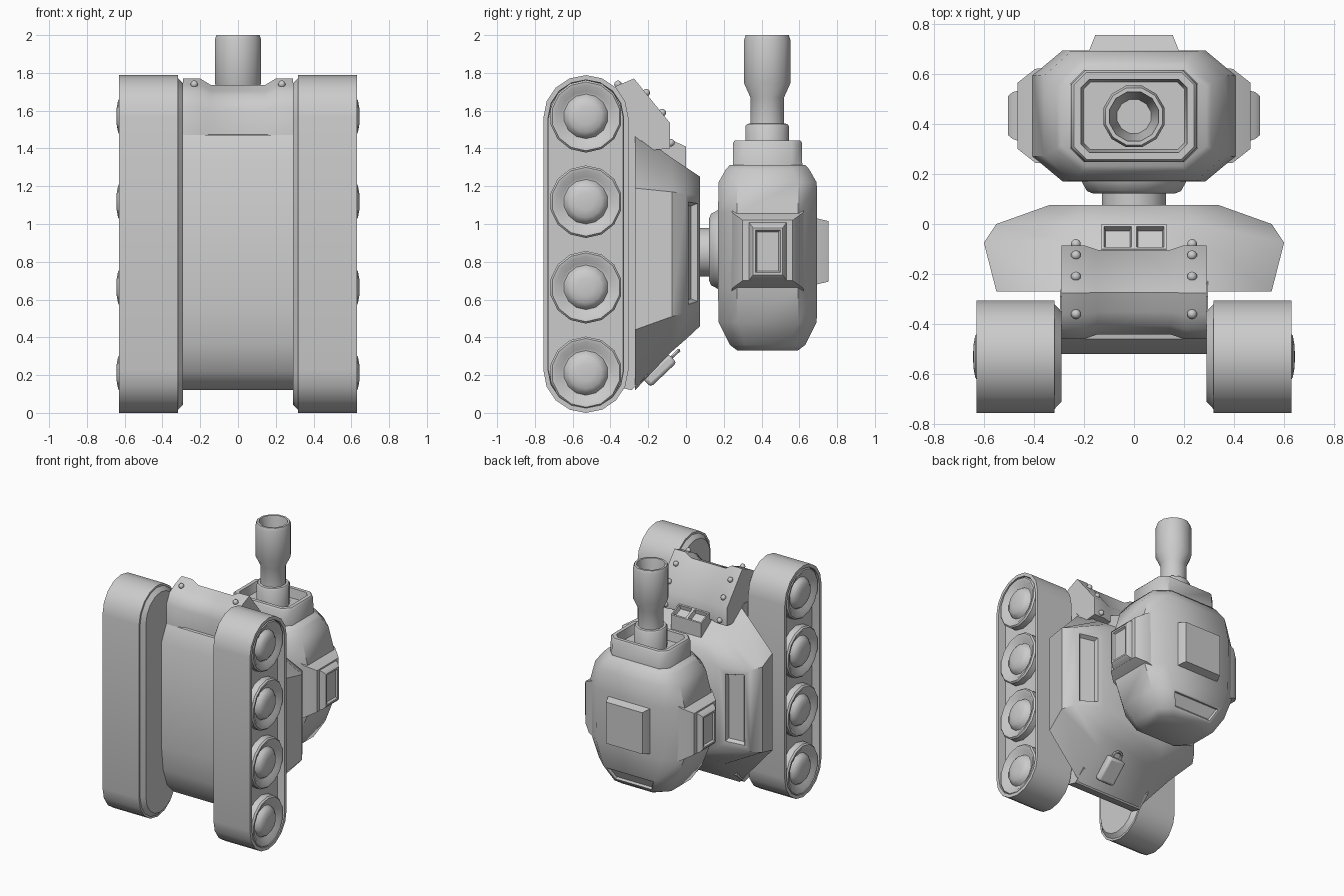
import bpy, bmesh, math
from mathutils import Vector

if "Cube" in bpy.data.objects:
    bpy.data.objects.remove(bpy.data.objects["Cube"])


def finish(ob, mirror=False, angle=45):
    if mirror:
        ob.modifiers.new("Mirror", 'MIRROR')
    bpy.ops.object.select_all(action='DESELECT')
    ob.select_set(True)
    bpy.context.view_layer.objects.active = ob
    bpy.ops.object.shade_smooth_by_angle(angle=math.radians(angle))
    return ob


def loft(name, rings, mirror=False, recess=(), angle=45):
    """Skin closed rings; recess = (ring, side, border, slope, depth), ring None = end cap."""
    bm = bmesh.new()
    vs = [[bm.verts.new(p) for p in r] for r in rings]
    n = len(rings[0])
    side = {}
    for i in range(len(rings) - 1):
        for j in range(n):
            k = (j + 1) % n
            side[i, j] = bm.faces.new((vs[i][j], vs[i][k], vs[i + 1][k], vs[i + 1][j]))
    bm.faces.new(vs[0])
    side[None, 0] = bm.faces.new(vs[-1])
    bmesh.ops.recalc_face_normals(bm, faces=bm.faces[:])
    for i, j, border, slope, depth in recess:
        f = side[i, j]
        bmesh.ops.inset_individual(bm, faces=[f], thickness=border, depth=0)
        bmesh.ops.inset_individual(bm, faces=[f], thickness=slope, depth=depth)
    me = bpy.data.meshes.new(name)
    bm.to_mesh(me)
    bm.free()
    ob = bpy.data.objects.new(name, me)
    bpy.context.collection.objects.link(ob)
    return finish(ob, mirror, angle)


def circle(axis, c, h, r, n):
    """Ring of radius r around an axis through c, at height h along it."""
    out = []
    for i in range(n):
        a = 2 * math.pi * (i + .5) / n
        p = [r * math.cos(a), r * math.sin(a)]
        p.insert(axis, 0)
        v = Vector(c) + Vector(p)
        v[axis] = h
        out.append(v)
    return out


def lathe(name, axis, c, profile, n=12, **kw):
    return loft(name, [circle(axis, c, h, r, n) for h, r in profile], **kw)


def octagon(z, hx, hy, cx, cy, yc=.432):
    q = [(hx, cy - hy), (hx, hy - cy), (hx - cx, hy), (cx - hx, hy)]
    return [(x, yc + y, z) for x, y in q + [(-x, -y) for x, y in q]]


def rect_x(x, y0, y1, z0, z1):
    return [(x, y0, z0), (x, y1, z0), (x, y1, z1), (x, y0, z1)]


# Tracks: stadium belt with a recessed outer side
def stadium(x, inset):
    r, out = .225 - inset, []
    for zc, start in ((1.563, 0), (.225, math.pi)):
        for i in range(9):
            a = start + math.pi * i / 8
            out.append((x, -.53 + r * math.cos(a), zc + r * math.sin(a)))
    return out


loft("track", [stadium(x, s) for x, s in
     ((.29, .045), (.318, .015), (.318, 0), (.63, 0), (.63, .025), (.57, .028))], mirror=True, angle=35)

# Road wheels with dished rims and hub domes
for i, z in enumerate((.212, .665, 1.118, 1.57)):
    lathe(f"road_wheel_{i + 1}", 0, (0, -.53, z),
          ((.55, .192), (.618, .192), (.629, .182), (.627, .165), (.6, .13), (.598, .118),
           (.62, .105), (.635, .085), (.642, .045), (.643, .005)), n=14, mirror=True, angle=40)

# Wide upper hull with long side recesses
def hull_ring(y, w, n, zb, cb, ct, zt):
    return [(n, y, zb), (w, y, cb), (w, y, ct), (n, y, zt),
            (-n, y, zt), (-w, y, ct), (-w, y, cb), (-n, y, zb)]


hull = [hull_ring(-.27, .55, .27, .12, .44, 1.19, 1.49),
        hull_ring(-.075, .6, .26, .325, .51, 1.17, 1.35),
        hull_ring(0, .55, .24, .39, .53, 1.16, 1.3),
        hull_ring(.075, .34, .2, .46, .55, 1.15, 1.25)]
loft("upper_hull", hull, recess=[(2, 1, .06, .02, -.03), (2, 5, .06, .02, -.03)])

# Belly between the tracks
belly = [(-.2, .2), (-.29, .12), (-.37, .14), (-.45, .22), (-.5, .36), (-.52, .55),
         (-.52, 1.35), (-.46, 1.47), (-.29, 1.5), (-.2, 1.4)]
loft("belly", [[(x, y, z) for y, z in belly] for x in (-.295, .295)])

# Engine cover with raised riveted side bands
cover = [(-.46, 1.44), (-.46, 1.62), (-.42, 1.7), (-.36, 1.735), (-.275, 1.77),
         (-.085, 1.535), (-.085, 1.4), (-.3, 1.38)]
loft("engine_cover", [[(x, -.27 + (y + .27) * s, 1.44 + (z - 1.44) * s) for y, z in cover]
     for x, s in ((-.29, 1), (-.2, 1), (-.145, .9), (.145, .9), (.2, 1), (.29, 1))], angle=40)
for i, (y, z) in enumerate(((-.36, 1.74), (-.21, 1.695), (-.125, 1.59), (-.08, 1.43))):
    for s in (-1, 1):
        bpy.ops.mesh.primitive_uv_sphere_add(segments=10, ring_count=6, radius=.02,
                                             location=(s * .232, y, z))
        bpy.context.object.name = f"rivet_{i + 1}_{'left' if s < 0 else 'right'}"
        finish(bpy.context.object)

# Pair of vents
vent = [(-.13, 1.25), (-.13, 1.44), (-.1, 1.455), (0, 1.41), (0, 1.28)]
loft("vent", [[(x, y, z) for y, z in vent] for x in (0, .13)], mirror=True,
     recess=[(0, 2, .014, .01, -.03)], angle=30)

# Fuel can strapped to the lower slope, with a loop handle
tilt = math.radians(43.5)
bpy.ops.mesh.primitive_cube_add(size=1, location=(.1, -.14, .225), rotation=(tilt, 0, 0))
can = bpy.context.object
can.name = "fuel_can"
can.scale = (.14, .19, .065)
bpy.ops.object.transform_apply(location=False, rotation=False)
bev = can.modifiers.new("Bevel", 'BEVEL')
bev.width, bev.segments = .018, 2
finish(can)
bpy.ops.mesh.primitive_torus_add(major_radius=.035, minor_radius=.01, major_segments=12,
                                 minor_segments=6, location=(.1, -.065, .305), rotation=(tilt, 0, 0))
bpy.context.object.name = "fuel_can_handle"
finish(bpy.context.object)

# Swivel neck and turret base disc
lathe("swivel_neck", 1, (0, 0, .85), ((.04, .13), (.2, .13)), n=16)
lathe("turret_base", 1, (0, 0, .865), ((.122, .17), (.132, .195), (.185, .225), (.25, .225)), n=12)

# Turret body
turret = [octagon(*a) for a in ((.33, .2, .16, .07, .07), (.36, .26, .2, .09, .08),
          (.48, .33, .26, .11, .1), (.66, .4, .262, .12, .1), (1.06, .405, .262, .12, .1),
          (1.22, .36, .26, .11, .1), (1.29, .31, .22, .1, .09), (1.312, .29, .2, .1, .08))]
loft("turret", turret, recess=[(1, 2, .025, .01, -.015)])

# Turret side blocks, raised hatches and rear panel
loft("turret_side", [rect_x(.3, .235, .63, .62, 1.1), rect_x(.395, .245, .62, .66, 1.06),
                     rect_x(.465, .3, .565, .7, 1.02)], mirror=True)
loft("side_hatch", [rect_x(.44, .325, .54, .69, 1.02), rect_x(.485, .34, .527, .71, 1.0),
                    rect_x(.503, .355, .512, .73, .98)], mirror=True,
     recess=[(None, 0, .018, .012, -.015)], angle=30)
loft("rear_panel", [[(-x, y, .855 - z), (x, y, .855 - z), (x, y, .855 + z), (-x, y, .855 + z)]
     for y, x, z in ((.66, .185, .185), (.692, .18, .175), (.755, .155, .16))], angle=30)

# Gun collar with a sunken top
loft("gun_collar", [octagon(*a) for a in ((1.28, .255, .184, .055, .055), (1.43, .25, .182, .055, .055),
     (1.442, .24, .174, .05, .05))], recess=[(None, 0, .03, .012, -.07)])

# Barrel with flared hollow muzzle
lathe("barrel", 2, (0, .43, 0), ((1.34, .118), (1.52, .118), (1.53, .11), (1.532, .092), (1.67, .092),
      (1.745, .127), (1.975, .127), (2.0, .118), (2.0, .102), (1.9, .085), (1.78, .07)), n=12)
